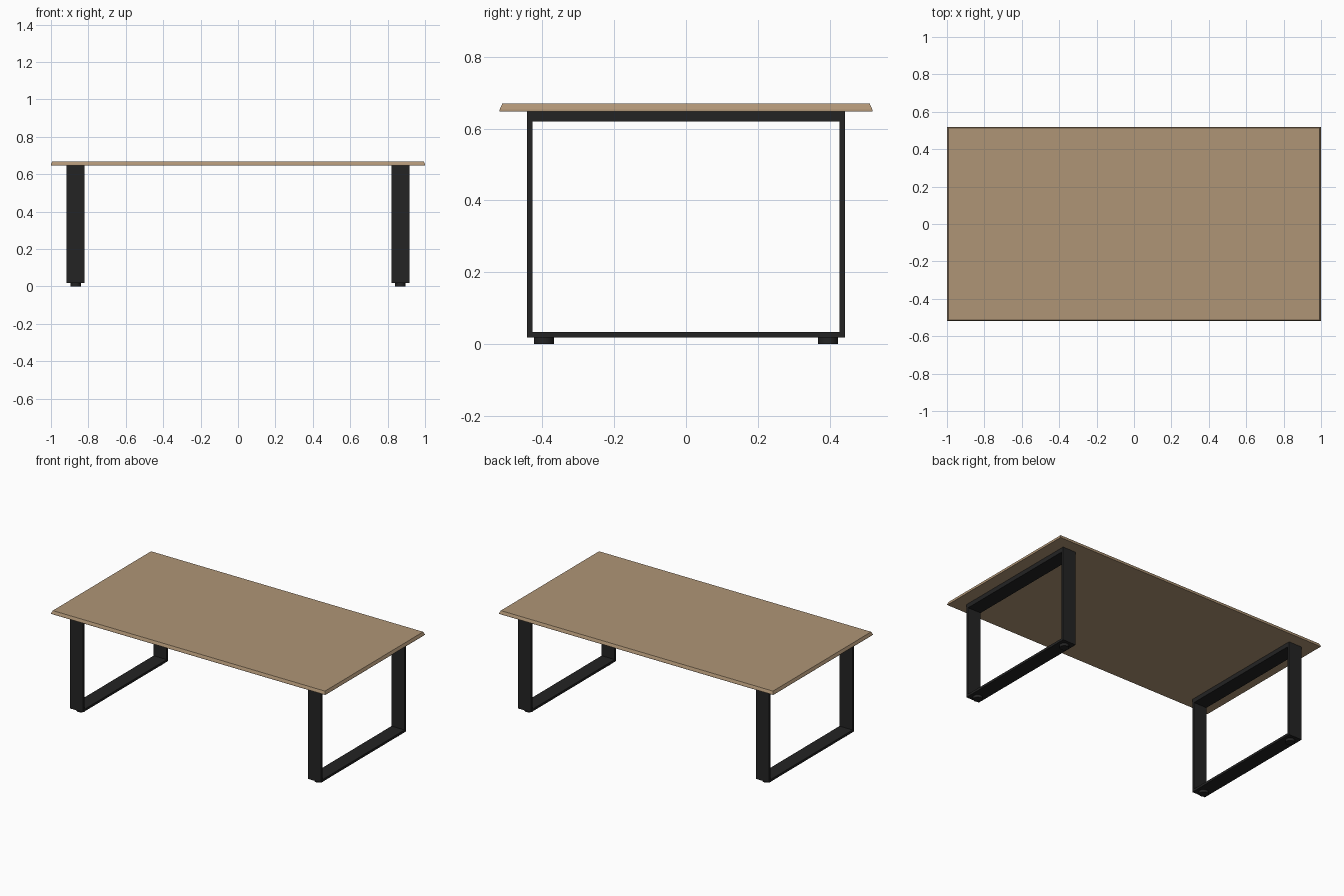
import bpy
import bmesh

cube = bpy.data.objects.get("Cube")
if cube:
    bpy.data.objects.remove(cube, do_unlink=True)


def material(name, rgb):
    mat = bpy.data.materials.new(name)
    mat.use_nodes = True
    mat.diffuse_color = (*rgb, 1)
    mat.node_tree.nodes["Principled BSDF"].inputs["Base Color"].default_value = (*rgb, 1)
    return mat


wood = material("warm oak", (0.43, 0.30, 0.18))
steel = material("black steel", (0.017, 0.017, 0.017))


def finish(name, bm, mat):
    bmesh.ops.recalc_face_normals(bm, faces=bm.faces)
    mesh = bpy.data.meshes.new(name)
    bm.to_mesh(mesh)
    bm.free()
    mesh.materials.append(mat)
    obj = bpy.data.objects.new(name, mesh)
    bpy.context.collection.objects.link(obj)
    return obj


# Tabletop: stacked rectangles give a thin lip below a sloping edge
TOP_X, TOP_Y = 1.0, 0.519
bm = bmesh.new()
rings = []
for z, inset in ((0.648, 0), (0.653, 0), (0.669, 0.007)):
    x, y = TOP_X - inset, TOP_Y - inset
    rings.append([bm.verts.new((sx * x, sy * y, z))
                  for sx, sy in ((-1, -1), (1, -1), (1, 1), (-1, 1))])
for low, high in zip(rings, rings[1:]):
    for i in range(4):
        j = (i + 1) % 4
        bm.faces.new((low[i], low[j], high[j], high[i]))
bm.faces.new(rings[0])
bm.faces.new(rings[-1])
finish("tabletop", bm, wood)

# Leg frames: closed rectangular loops of flat bar, deeper along the top
LEG_X, HALF_WIDTH = 0.868, 0.048
OUTER_Y, BAR = 0.443, 0.015
BASE_Z, UNDERSIDE, TOP_RAIL = 0.018, 0.648, 0.028


def leg_frame(name, cx):
    def corners(x, y, z0, z1):
        return [bm.verts.new((x, a, b))
                for a, b in ((-y, z0), (y, z0), (y, z1), (-y, z1))]
    bm = bmesh.new()
    loops = []
    for x in (cx - HALF_WIDTH, cx + HALF_WIDTH):
        loops.append((corners(x, OUTER_Y, BASE_Z, UNDERSIDE),
                      corners(x, OUTER_Y - BAR, BASE_Z + BAR, UNDERSIDE - TOP_RAIL)))
    (outer_a, inner_a), (outer_b, inner_b) = loops
    for p, q in ((outer_a, inner_a), (outer_b, inner_b),
                 (outer_a, outer_b), (inner_a, inner_b)):
        for i in range(4):
            j = (i + 1) % 4
            bm.faces.new((p[i], p[j], q[j], q[i]))
    finish(name, bm, steel)


# Round levelling feet
def foot(name, x, y):
    bm = bmesh.new()
    bmesh.ops.create_cone(bm, cap_ends=True, segments=24, radius1=0.028,
                          radius2=0.028, depth=BASE_Z)
    bmesh.ops.translate(bm, verts=bm.verts, vec=(x, y, BASE_Z / 2))
    obj = finish(name, bm, steel)
    for poly in obj.data.polygons:
        poly.use_smooth = abs(poly.normal.z) < 0.5
    for edge in obj.data.edges:
        a, b = (obj.data.vertices[v].co.z for v in edge.vertices)
        edge.use_edge_sharp = abs(a - b) < 0.001


for side, sx in (("left", 1), ("right", -1)):
    leg_frame(side + "_leg_frame", sx * LEG_X)
    for end, sy in (("front", -1), ("back", 1)):
        foot(f"{end}_{side}_foot", sx * LEG_X, sy * 0.396)
